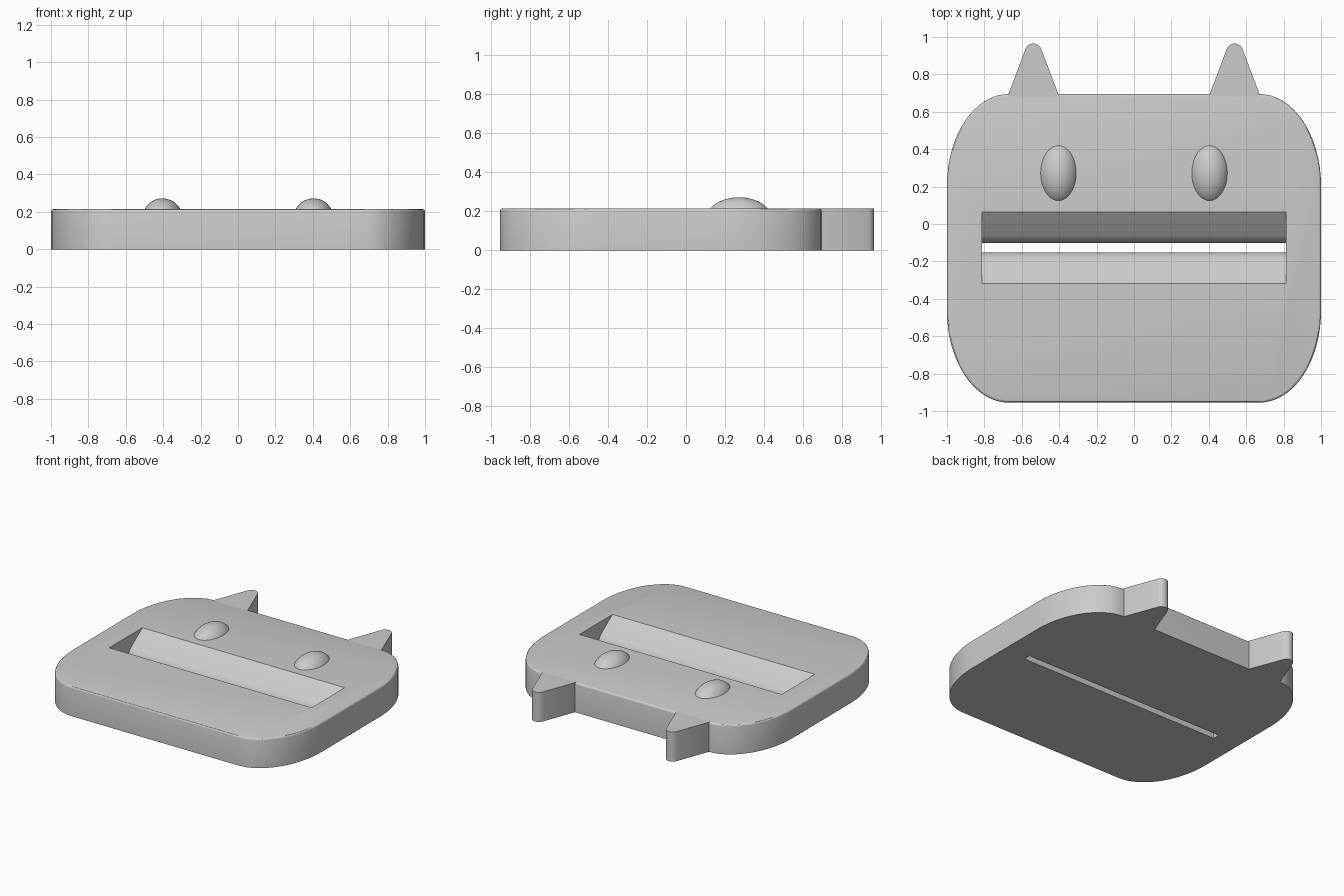
import bpy, bmesh, math

if "Cube" in bpy.data.objects:
    bpy.data.objects.remove(bpy.data.objects["Cube"])

H = 0.215  # plate thickness

grey = bpy.data.materials.new("plain_grey")
grey.diffuse_color = (0.6, 0.6, 0.6, 1)
grey.use_nodes = True
grey.node_tree.nodes["Principled BSDF"].inputs["Base Color"].default_value = grey.diffuse_color


def finish(bm, name):
    bmesh.ops.recalc_face_normals(bm, faces=bm.faces)
    me = bpy.data.meshes.new(name)
    bm.to_mesh(me)
    bm.free()
    me.materials.append(grey)
    ob = bpy.data.objects.new(name, me)
    bpy.context.collection.objects.link(ob)
    return ob


def prism(name, base, direction, bevel=0.0):
    """Extrude a closed outline, optionally rounding its far rim."""
    bm = bmesh.new()
    face = bm.faces.new([bm.verts.new(p) for p in base])
    res = bmesh.ops.extrude_face_region(bm, geom=[face], use_keep_orig=True)
    verts = [g for g in res["geom"] if isinstance(g, bmesh.types.BMVert)]
    bmesh.ops.translate(bm, verts=verts, vec=direction)
    bmesh.ops.recalc_face_normals(bm, faces=bm.faces)
    if bevel:
        top = set(verts)
        rim = [e for e in bm.edges if all(v in top for v in e.verts)]
        bmesh.ops.bevel(bm, geom=rim, offset=bevel, segments=3,
                        profile=0.5, affect='EDGES')
    return finish(bm, name)


def smooth(ob, angle=30):
    bpy.ops.object.select_all(action='DESELECT')
    ob.select_set(True)
    bpy.context.view_layer.objects.active = ob
    bpy.ops.object.shade_smooth_by_angle(angle=math.radians(angle))


# Plate: rectangle with elliptical corners
RX, RY, N = 0.33, 0.49, 16
outline = []
for cx, cy, start in ((1 - RX, 0.695 - RY, 0), (RX - 1, 0.695 - RY, 90),
                      (RX - 1, RY - 0.955, 180), (1 - RX, RY - 0.955, 270)):
    for i in range(N + 1):
        a = math.radians(start + 90 * i / N)
        outline.append((cx + RX * math.cos(a), cy + RY * math.sin(a), 0))
plate = prism("plate", outline, (0, 0, H), bevel=0.014)

# Mouth groove: sloping sides that curve into a narrow through slot
half = [(0.205, H + 0.0105), (0.067, 0.129), (0.053, 0.117), (0.04, 0.102),
        (0.03, 0.084), (0.025, 0.062), (0.025, -0.02)]
section = [(y, z) for y, z in half] + [(-y, z) for y, z in reversed(half)]
cutter = prism("mouth_cutter", [(-0.813, y - 0.127, z) for y, z in section],
               (1.626, 0, 0))
cutter.hide_render = True
mod = plate.modifiers.new("mouth", 'BOOLEAN')
mod.operation, mod.solver, mod.object = 'DIFFERENCE', 'EXACT', cutter
bpy.context.view_layer.objects.active = plate
bpy.ops.object.modifier_apply(modifier=mod.name)
bpy.data.objects.remove(cutter)
smooth(plate)

for side, s in (("left", -1), ("right", 1)):
    # Ear: triangle with a rounded tip
    pts = [(-0.133, 0.68), (-0.133, 0.695)]
    pts += [(-0.045 * math.cos(math.radians(t)),
             0.92 + 0.045 * math.sin(math.radians(t)))
            for t in range(20, 161, 14)]
    pts += [(0.133, 0.695), (0.133, 0.68)]
    ear = prism(side + "_ear", [(s * 0.538 + x, y, 0) for x, y in pts],
                (0, 0, H))
    smooth(ear)

    # Eye: oval dome partly sunk into the plate
    bpy.ops.mesh.primitive_uv_sphere_add(segments=40, ring_count=24, radius=1,
                                         location=(s * 0.404, 0.272, 0.164))
    eye = bpy.context.object
    eye.name = side + "_eye"
    eye.scale = (0.108, 0.167, 0.108)
    eye.data.materials.append(grey)
    smooth(eye)
